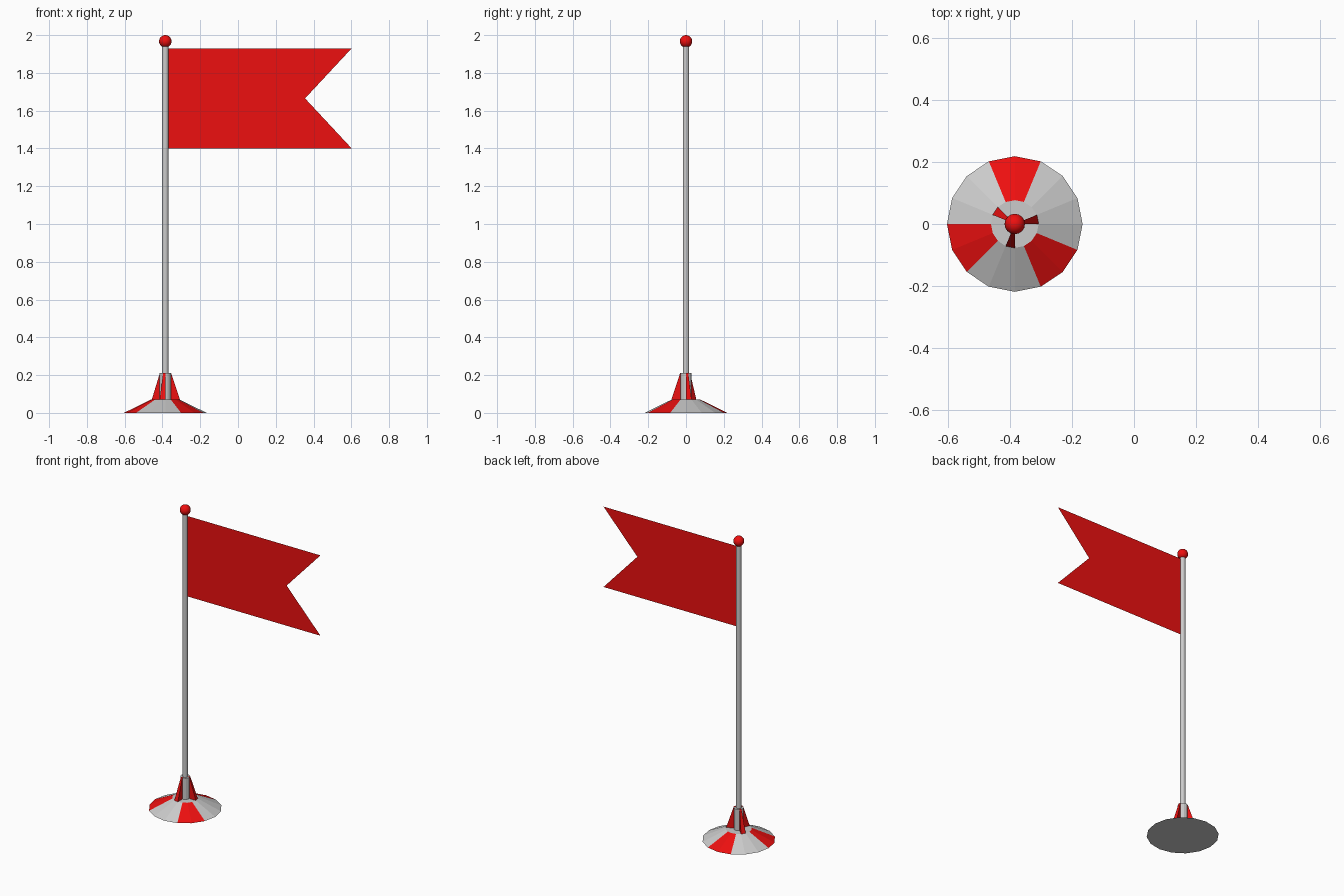
import bpy, bmesh
from math import cos, sin, tau

if "Cube" in bpy.data.objects:
    bpy.data.objects.remove(bpy.data.objects["Cube"])

CX, N = -0.385, 16   # pole axis and number of sides
red = bpy.data.materials.new("red")
red.diffuse_color = (0.85, 0.005, 0.005, 1)
red.use_nodes = True
red.node_tree.nodes["Principled BSDF"].inputs["Base Color"].default_value = red.diffuse_color
grey = bpy.data.materials.new("grey")
grey.diffuse_color = (0.6, 0.6, 0.6, 1)
grey.use_nodes = True
grey.node_tree.nodes["Principled BSDF"].inputs["Base Color"].default_value = grey.diffuse_color


def polar(r, i, z):
    return (CX + r * cos(tau * i / N), r * sin(tau * i / N), z)


def make(name, bm, mats, recalc=True):
    if recalc:
        bmesh.ops.recalc_face_normals(bm, faces=bm.faces)
    me = bpy.data.meshes.new(name)
    bm.to_mesh(me)
    bm.free()
    for m in mats:
        me.materials.append(m)
    ob = bpy.data.objects.new(name, me)
    bpy.context.collection.objects.link(ob)
    return ob


def lathe(name, profile, mats, red_sides=()):
    """Stack of N-sided rings with flat caps; red_sides use material slot 1."""
    bm = bmesh.new()
    rings = [[bm.verts.new(polar(r, i, z)) for i in range(N)] for r, z in profile]
    for a, b in zip(rings, rings[1:]):
        for i in range(N):
            j = (i + 1) % N
            f = bm.faces.new((a[i], a[j], b[j], b[i]))
            f.material_index = int(i in red_sides)
    bm.faces.new(rings[0][::-1])
    bm.faces.new(rings[-1])
    return make(name, bm, mats)


def smooth(ob):
    bpy.ops.object.select_all(action='DESELECT')
    ob.select_set(True)
    bpy.context.view_layer.objects.active = ob
    bpy.ops.object.shade_smooth_by_angle()


# Striped foot, collar and pole
lathe("foot", [(0.219, 0), (0.077, 0.07)], [grey, red], (3, 4, 8, 9, 13, 14))
lathe("collar", [(0.03, 0.065), (0.03, 0.21)], [grey])
smooth(lathe("pole", [(0.017, 0.07), (0.017, 1.96)], [grey]))

# Three tapered red fins, each one side of the foot wide
for k, i in enumerate((0, 6, 11)):
    bm = bmesh.new()
    a, b = ([bm.verts.new(polar(r, s, z)) for r, z in
             ((0.02, 0.065), (0.078, 0.068), (0.031, 0.211), (0.02, 0.211))]
            for s in (i, i + 1))
    bm.faces.new(a)
    bm.faces.new(b[::-1])
    for p in range(4):
        q = (p + 1) % 4
        bm.faces.new((a[p], a[q], b[q], b[p]))
    make(f"fin_{k + 1}", bm, [red])

# Swallow-tailed flag, a single thin sheet
bm = bmesh.new()
bm.faces.new([bm.verts.new((x, 0, z)) for x, z in
              ((-0.37, 1.40), (0.602, 1.40), (0.355, 1.665), (0.602, 1.93), (-0.37, 1.93))])
make("flag", bm, [red], recalc=False)

# Ball on top of the pole
bpy.ops.mesh.primitive_uv_sphere_add(segments=16, ring_count=12, radius=0.033,
                                     location=(CX, 0, 1.967))
ball = bpy.context.object
ball.name = "ball_finial"
ball.data.materials.append(red)
smooth(ball)
